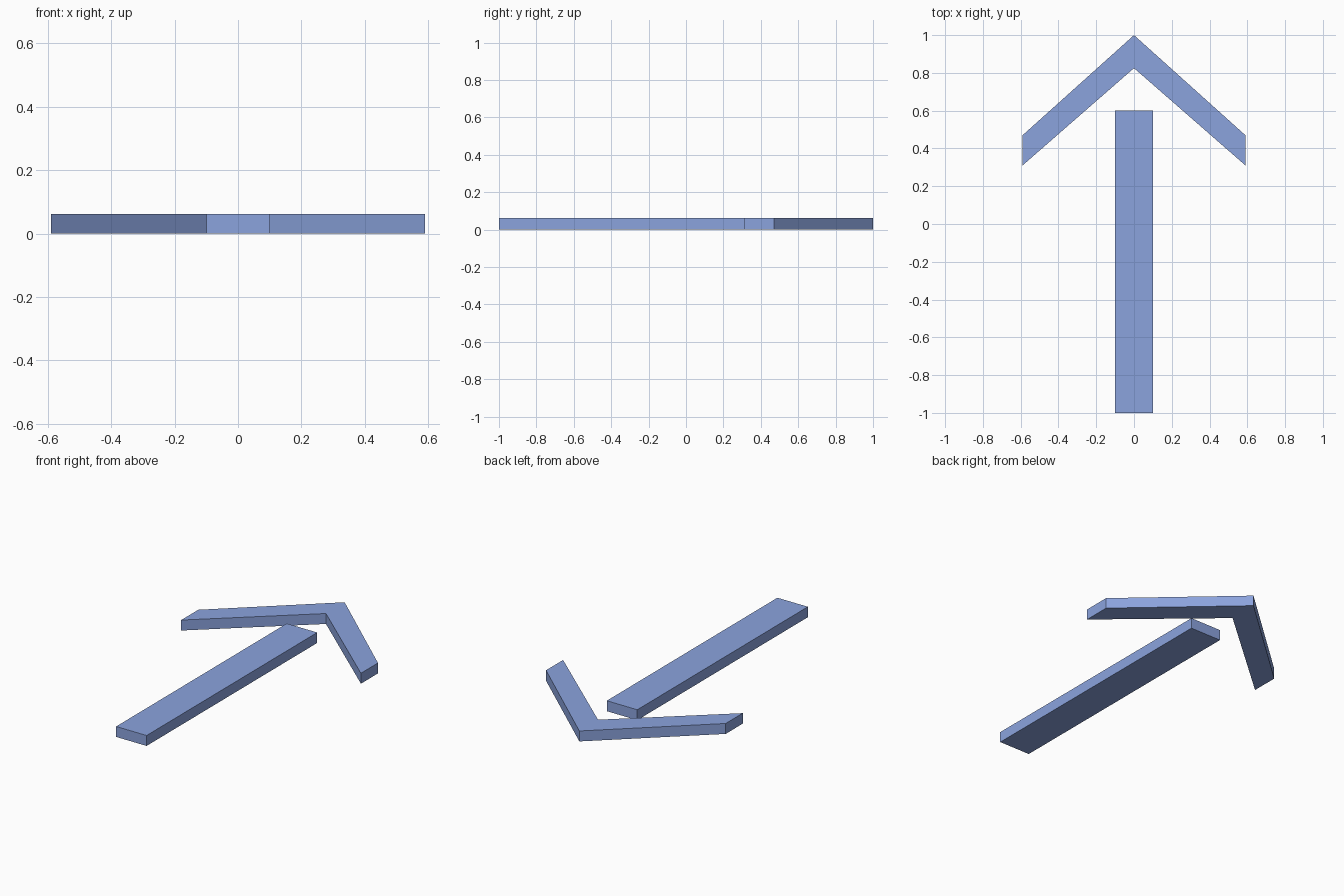
import bpy
import bmesh

if "Cube" in bpy.data.objects:
    bpy.data.objects.remove(bpy.data.objects["Cube"])

THICK = 0.062

blue = bpy.data.materials.new("soft blue")
blue.diffuse_color = (0.26, 0.37, 0.73, 1)
blue.use_nodes = True
blue.node_tree.nodes["Principled BSDF"].inputs["Base Color"].default_value = blue.diffuse_color


def plate(name, outline):
    """Extrude a counter-clockwise outline upward from the ground."""
    bm = bmesh.new()
    base = bm.faces.new([bm.verts.new((x, y, 0)) for x, y in outline])
    top = bmesh.ops.extrude_face_region(bm, geom=[base], use_keep_orig=True)["geom"]
    bmesh.ops.translate(bm, vec=(0, 0, THICK),
                        verts=[g for g in top if isinstance(g, bmesh.types.BMVert)])
    bmesh.ops.recalc_face_normals(bm, faces=bm.faces)
    mesh = bpy.data.meshes.new(name)
    bm.to_mesh(mesh)
    bm.free()
    mesh.materials.append(blue)
    obj = bpy.data.objects.new(name, mesh)
    bpy.context.collection.objects.link(obj)
    return obj


# Straight shaft
plate("arrow_shaft", [(-0.1, -1), (0.1, -1), (0.1, 0.6), (-0.1, 0.6)])

# Chevron head: right half outline, then its mirror image back to the start
outer = [(0.59, 0.31), (0.59, 0.47)]
head = [(0, 0.825)] + outer + [(0, 1)] + [(-x, y) for x, y in reversed(outer)]
plate("arrow_head", head)
